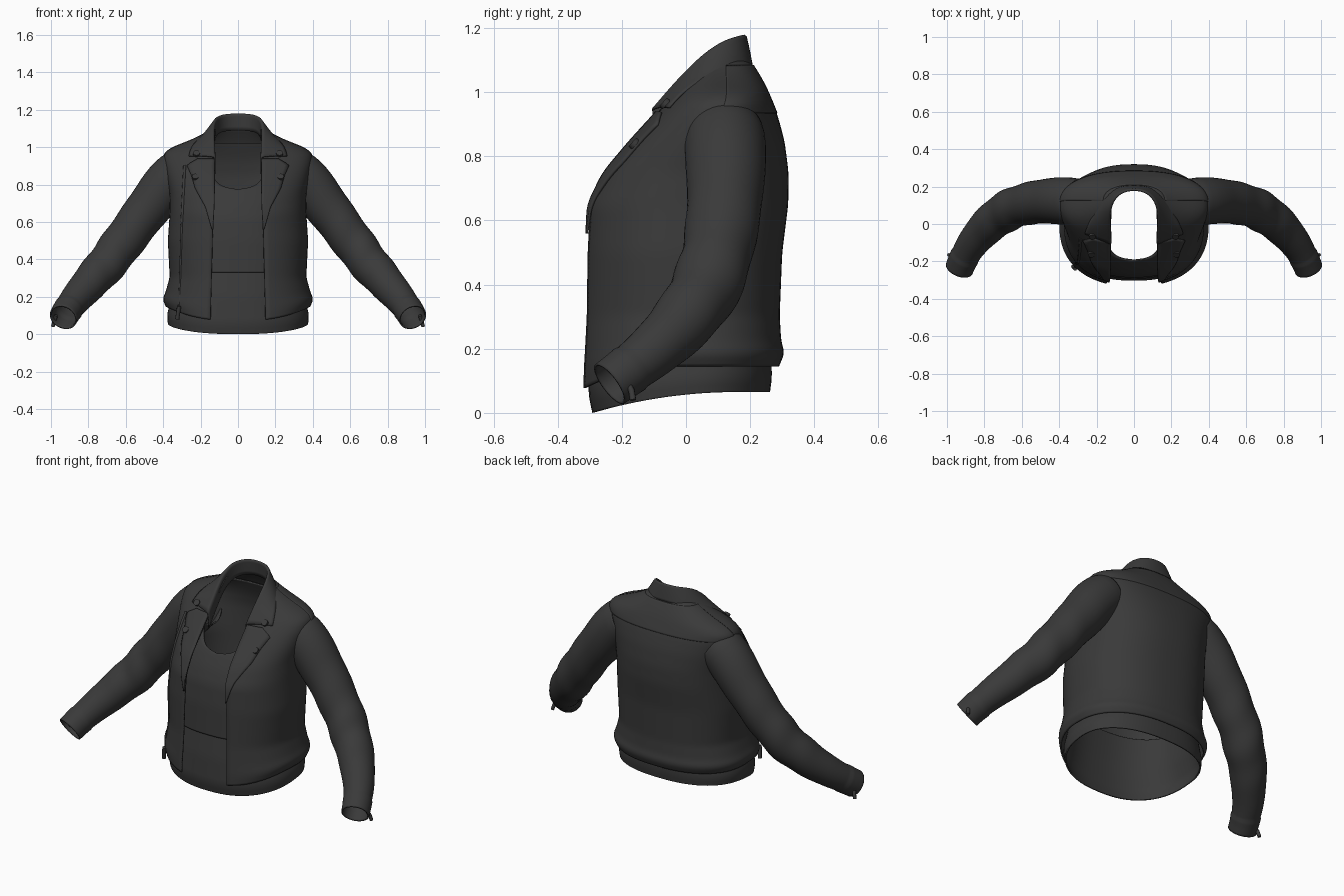
import bpy, bmesh, math
from mathutils import Vector

if "Cube" in bpy.data.objects:
    bpy.data.objects.remove(bpy.data.objects["Cube"])

charcoal = bpy.data.materials.new("charcoal_cloth")
charcoal.use_nodes = True
charcoal.diffuse_color = (0.042, 0.042, 0.042, 1)
charcoal.node_tree.nodes["Principled BSDF"].inputs["Base Color"].default_value = charcoal.diffuse_color
charcoal.node_tree.nodes["Principled BSDF"].inputs["Roughness"].default_value = 0.8

SQUARE = 0.85  # below one makes the body section a little boxy

# Body sections: height, half width, centre y, front y, back y
JACKET = [(.07, .385, 0, -.335, .29), (.13, .404, 0, -.332, .308), (.18, .388, 0, -.33, .297),
          (.3, .365, 0, -.325, .292), (.5, .375, 0, -.32, .3), (.65, .365, .02, -.312, .319),
          (.75, .365, .04, -.262, .32), (.85, .385, .07, -.175, .307), (.93, .4, .1, -.1, .285),
          (.985, .388, .12, -.05, .262), (1.02, .3, .12, -.02, .247), (1.05, .22, .12, 0, .23),
          (1.08, .17, .12, .02, .212), (1.1, .14, .12, .04, .198)]
TOP = [(.33, .345, 0, -.293, .265), (.5, .345, 0, -.285, .27), (.62, .335, .02, -.27, .28),
       (.7, .33, .03, -.24, .285), (.78, .34, .05, -.195, .285), (.85, .355, .07, -.135, .282),
       (.93, .37, .1, -.07, .264), (.985, .34, .12, -.03, .243), (1.02, .27, .12, 0, .228)]
SKIRT = [(0, .375, 0, -.292, .262), (.06, .38, 0, -.305, .268), (.2, .35, 0, -.295, .265),
         (.36, .335, 0, -.27, .255)]
# Sleeve stations: step, centre x, y, z, radius
SLEEVE = [(0, .3, .12, .87, .122), (1, .365, .123, .83, .13), (2, .465, .125, .69, .119),
          (3, .575, .11, .55, .111), (4, .668, .08, .415, .11), (5, .76, .015, .31, .102),
          (6, .85, -.08, .21, .087), (7, .906, -.17, .14, .075), (8, .934, -.238, .09, .072)]


def linear(table, k):
    k = min(max(k, table[0][0]), table[-1][0])
    for a, b in zip(table, table[1:]):
        if k <= b[0]:
            f = (k - a[0]) / (b[0] - a[0])
            return [p + (q - p) * f for p, q in zip(a[1:], b[1:])]


def smooth(table, k, window):
    """Interpolate a table with its corners rounded off."""
    reach = min(window, k - table[0][0], table[-1][0] - k)
    samples = [linear(table, k + reach * s / 3) for s in range(-3, 4)]
    return [sum(col) / 7 for col in zip(*samples)]


def finish(ob, thick=0, mirror=False, subsurf=0):
    ob.data.materials.append(charcoal)
    if mirror:
        ob.modifiers.new("mirror", "MIRROR")
    if subsurf:
        mod = ob.modifiers.new("soften", "SUBSURF")
        mod.levels = mod.render_levels = subsurf
        mod.boundary_smooth = "PRESERVE_CORNERS"
    if thick:
        mod = ob.modifiers.new("cloth", "SOLIDIFY")
        mod.thickness, mod.offset = thick, -1
    bpy.ops.object.select_all(action="DESELECT")
    ob.select_set(True)
    bpy.context.view_layer.objects.active = ob
    if ob.type == "MESH":
        bpy.ops.object.shade_smooth_by_angle(angle=math.radians(50))
    return ob


def loft(name, rings, **options):
    """Skin a list of rings; rings that end where they began are welded shut."""
    bm = bmesh.new()
    grid = [[bm.verts.new(p) for p in ring] for ring in rings]
    for low, high in zip(grid, grid[1:]):
        for j in range(len(low) - 1):
            bm.faces.new((low[j], low[j + 1], high[j + 1], high[j]))
    bmesh.ops.remove_doubles(bm, verts=bm.verts, dist=1e-5)
    mesh = bpy.data.meshes.new(name)
    bm.to_mesh(mesh)
    bm.free()
    ob = bpy.data.objects.new(name, mesh)
    bpy.context.collection.objects.link(ob)
    return finish(ob, **options)


def power(v):
    return math.copysign(abs(v) ** SQUARE, v)


def garment(name, table, bottom, top, gap, rise=0, span=.3, grow=0, count=60):
    """Wrap cloth round the body; gap(half width, height) is the angle of its front edges."""
    rings = []
    for i in range(count + 1):
        z = bottom + (top - bottom) * i / count
        w, c, f, b = smooth(table, z, .025)
        w, f, b = w + grow, f - grow, b + grow
        t0 = gap(w, z)
        fade = max(0, 1 - (z - bottom) / .25)
        ring = []
        for j in range(73):
            t = t0 + (math.tau - 2 * t0) * j / 72
            x, k = w * power(math.sin(t)), power(math.cos(t))
            y = c - (c - f) * k if k > 0 else c - (b - c) * k
            back = min(1, (y - f) / span)
            ring.append((x, y, z + rise * fade * back * (2 - back)))
        rings.append(ring)
    return loft(name, rings, thick=.008)


def angle_at(x, w):
    return math.asin(min(1, (x / w) ** (1 / SQUARE)))


def opening(w, z):
    return angle_at(.15 - .025 * z, w)


def neckline(w, z):
    return angle_at(.2 * (max(0, z - .78) / .24) ** .3, w)


def on_jacket(x, z, out=0):
    """Point on the jacket's front at a given x and z."""
    w, c, f, b = smooth(JACKET, z, .025)
    k = power(math.cos(angle_at(abs(x), w)))
    return Vector((x, c - (c - f) * k - out, z))


def cord(name, points, radius):
    curve = bpy.data.curves.new(name, "CURVE")
    curve.dimensions = "3D"
    curve.bevel_depth, curve.bevel_resolution, curve.use_fill_caps = radius, 2, True
    spline = curve.splines.new("POLY")
    spline.points.add(len(points) - 1)
    for p, q in zip(spline.points, points):
        p.co = (*q, 1)
    ob = bpy.data.objects.new(name, curve)
    bpy.context.collection.objects.link(ob)
    return finish(ob)


# Jacket shell, back yoke and inner garments
garment("jacket_body", JACKET, .07, 1.1, opening, rise=.075, count=80)
garment("back_yoke", JACKET, .935, 1.085, lambda w, z: 1.6, grow=.003, count=20)
garment("inner_top", TOP, .33, 1.02, neckline, count=90)
garment("lower_skirt", SKIRT, 0, .36, lambda w, z: 0, rise=.065, span=.45)

# Sleeves with soft folds near the elbow
rings = []
for i in range(65):
    k = i / 8
    x, y, z, r = smooth(SLEEVE, k, .6)
    ahead, behind = (Vector(smooth(SLEEVE, min(max(k + d, 0), 8), .6)[:3]) for d in (.2, -.2))
    t = (ahead - behind).normalized()
    u = t.cross(Vector((0, 1, 0))).normalized()
    v = t.cross(u)
    fold = .035 * math.exp(-((k - 4) / 1.5) ** 2)
    r += .004 if k > 7.1 else 0
    ring = []
    for j in range(41):
        a = math.tau * j / 40
        rr = r * (1 + fold * math.sin(5 * k + 2 * math.cos(a)))
        ring.append(Vector((x, y, z)) + u * rr * math.cos(a) + v * rr * math.sin(a))
    rings.append(ring)
loft("sleeves", rings, thick=.008, mirror=True)

# Collar: fold line and outer edge from the centre back to the front corner
COLLAR = [((0, .187, 1.18), (0, .205, 1.09)), ((.075, .172, 1.177), (.1, .195, 1.08)),
          ((.12, .115, 1.162), (.17, .133, 1.065)), ((.133, .045, 1.112), (.21, .058, 1.04)),
          ((.128, -.03, 1.033), (.25, -.01, .998)), ((.125, -.105, .945), (.262, -.05, .95))]
strips = []
for fold, edge in COLLAR:
    fold, edge = Vector(fold), Vector(edge)
    base = fold + Vector((0, .005, -.09))
    middle = fold.lerp(edge, .5) + Vector((0, 0, .005))
    strips.append([base, fold, fold.lerp(edge, .06), middle, edge])
loft("collar", strips, thick=.006, mirror=True, subsurf=2)

# Lapels lying on the chest, notched at the top: height, inner x, outer x
LAPEL = [(.56, .134, .14), (.68, .128, .175), (.78, .125, .23), (.85, .125, .25),
         (.905, .125, .275), (.94, .125, .215)]
rows = []
for i in range(31):
    z = .56 + .38 * i / 30
    a, b = linear(LAPEL, z)
    rows.append([on_jacket(a + (b - a) * j / 6, z, .01) for j in range(7)])
loft("lapels", rows, thick=.008, mirror=True)

# Snaps on collar and lapel points
for side in (-1, 1):
    for label, x, z, out in (("collar_snap", .222, .965, .02), ("lapel_snap", .228, .84, .013)):
        bpy.ops.mesh.primitive_cylinder_add(vertices=20, radius=.018, depth=.014,
                                            location=on_jacket(side * x, z, out),
                                            rotation=(math.radians(48), 0, 0))
        bpy.context.object.name = label
        finish(bpy.context.object)

# Front zip and zip pulls
for side in (-1, 1):
    cord("cuff_zip_pull", [(side * .972, -.185, .1), (side * .982, -.17, .07),
                           (side * .99, -.165, .04)], .01)
for label, xa, za, xb, zb, radius in (("front_zip", -.285, .9, -.3, .6, .008),
                                      ("front_zip_lower", -.3, .6, -.315, .12, .006)):
    cord(label, [on_jacket(xa + (xb - xa) * i / 20, za + (zb - za) * i / 20)
                 for i in range(21)], radius)
cord("front_zip_pull", [on_jacket(-.315, .15, .01), on_jacket(-.325, .08, .015)], .011)
